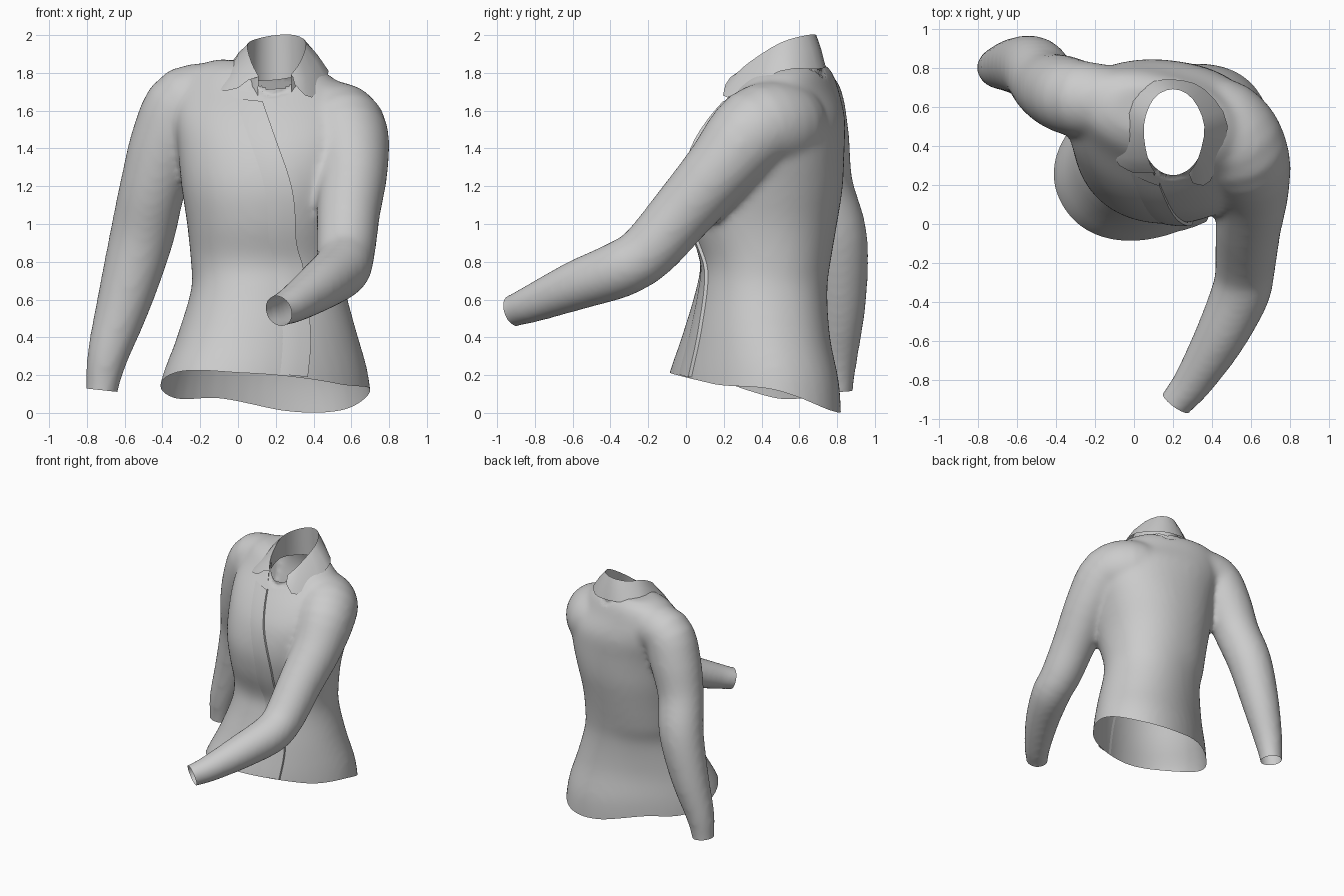
import bpy
import bmesh
from math import sin, cos, pi, radians, hypot, copysign
from mathutils import Vector
from mathutils.bvhtree import BVHTree

if "Cube" in bpy.data.objects:
    bpy.data.objects.remove(bpy.data.objects["Cube"])

SIDES = 40

cloth = bpy.data.materials.new("light grey cloth")
cloth.use_nodes = True
cloth.diffuse_color = (0.6, 0.6, 0.6, 1)
cloth.node_tree.nodes["Principled BSDF"].inputs["Base Color"].default_value = cloth.diffuse_color


def spline(rows, steps):
    """Catmull-Rom interpolation through rows of numbers."""
    rows = [Vector(r) for r in rows]
    out = []
    for i in range(len(rows) - 1):
        p0, p1, p2 = rows[max(i - 1, 0)], rows[i], rows[i + 1]
        p3 = rows[min(i + 2, len(rows) - 1)]
        for k in range(steps):
            t = k / steps
            out.append(p1 + (p2 - p0) * (t / 2)
                       + (p0 * 2 - p1 * 5 + p2 * 4 - p3) * (t * t / 2)
                       + (p1 * 3 - p0 - p2 * 3 + p3) * (t ** 3 / 2))
    return out + [rows[-1]]


def loft(bm, rings, closed):
    """Bridge rings of points; closed rings become a capped solid."""
    loops = [[bm.verts.new(p) for p in ring] for ring in rings]
    count = len(loops[0])
    for low, high in zip(loops, loops[1:]):
        for i in range(count if closed else count - 1):
            j = (i + 1) % count
            bm.faces.new((low[i], low[j], high[j], high[i]))
    if closed:
        bm.faces.new(loops[0][::-1])
        bm.faces.new(loops[-1])


def make_object(name, bm, sharp=None):
    mesh = bpy.data.meshes.new(name)
    bm.to_mesh(mesh)
    mesh.materials.clear()
    mesh.materials.append(cloth)
    mesh.shade_smooth()
    if sharp:
        mesh.set_sharp_from_angle(angle=radians(sharp))
    obj = bpy.data.objects.new(name, mesh)
    bpy.context.scene.collection.objects.link(obj)
    return obj


def torso_ring(row):
    """Rounded, turned ellipse; upper rings lean with the shoulders."""
    z, cx, cy, a, b, turn = row
    turn = radians(turn)
    lean = -0.07 * min(max((z - 1.2) / 0.6, 0), 1)
    ring = []
    for i in range(SIDES):
        c, s = cos(2 * pi * i / SIDES), sin(2 * pi * i / SIDES)
        u = a * copysign(abs(c) ** 0.92, c)
        v = b * copysign(abs(s) ** 0.92, s)
        x = cx + u * cos(turn) - v * sin(turn)
        y = cy + u * sin(turn) + v * cos(turn)
        ring.append((x, y, z + lean * (x - 0.15)))
    return ring


def sleeve_rings(path):
    """Round rings across a path of x, y, z, radius."""
    pts = spline(path, 4)
    rings = []
    for i, p in enumerate(pts):
        d = pts[min(i + 1, len(pts) - 1)].xyz - pts[max(i - 1, 0)].xyz
        side = d.cross(Vector((0.3, 1, 0.8))).normalized()
        up = side.cross(d).normalized()
        rings.append([p.xyz + (side * cos(2 * pi * k / SIDES)
                      + up * sin(2 * pi * k / SIDES)) * p.w for k in range(SIDES)])
    return rings


# Torso sections: height, centre x, centre y, half width, half depth, turn
torso = [
    (-0.15, 0.14, 0.35, 0.61, 0.41, 28), (0.15, 0.14, 0.355, 0.58, 0.4, 28),
    (0.4, 0.155, 0.37, 0.49, 0.365, 22), (0.65, 0.16, 0.4, 0.41, 0.34, 14),
    (0.8, 0.155, 0.42, 0.405, 0.345, 4), (1, 0.155, 0.41, 0.425, 0.39, 0),
    (1.2, 0.165, 0.415, 0.465, 0.415, -3), (1.4, 0.18, 0.44, 0.5, 0.395, -8),
    (1.56, 0.17, 0.485, 0.51, 0.345, -11), (1.7, 0.14, 0.525, 0.46, 0.26, -15),
    (1.8, 0.13, 0.55, 0.38, 0.2, -14), (1.855, 0.14, 0.57, 0.25, 0.13, -10),
]
# Sleeves run past the cuff and are trimmed at the second-last point
right_sleeve = [
    (-0.04, 0.62, 1.65, 0.18), (-0.27, 0.64, 1.645, 0.195), (-0.37, 0.67, 1.45, 0.195),
    (-0.45, 0.71, 1.2, 0.175), (-0.51, 0.79, 0.93, 0.17), (-0.6, 0.81, 0.6, 0.145),
    (-0.69, 0.8, 0.3, 0.11), (-0.72, 0.8, 0.12, 0.085), (-0.735, 0.8, -0.02, 0.08),
]
left_sleeve = [
    (0.28, 0.57, 1.53, 0.19), (0.45, 0.51, 1.52, 0.235), (0.565, 0.36, 1.49, 0.23),
    (0.605, 0.18, 1.29, 0.19),
    (0.585, -0.02, 1.06, 0.168), (0.57, -0.2, 0.855, 0.157), (0.55, -0.34, 0.765, 0.152),
    (0.44, -0.58, 0.675, 0.132), (0.3, -0.81, 0.58, 0.102), (0.215, -0.915, 0.54, 0.086),
    (0.135, -1.025, 0.5, 0.08),
]

# Fuse torso and sleeves into one smooth skin
bm = bmesh.new()
loft(bm, [torso_ring(r) for r in spline(torso, 4)], True)
for path in (right_sleeve, left_sleeve):
    loft(bm, sleeve_rings(path), True)
bmesh.ops.recalc_face_normals(bm, faces=bm.faces)
source = make_object("shirt_source", bm)
bm.free()
remesh = source.modifiers.new("fuse", 'REMESH')
remesh.mode = 'VOXEL'
remesh.voxel_size = 0.02
relax = source.modifiers.new("relax", 'SMOOTH')
relax.factor = 0.5
relax.iterations = 14
graph = bpy.context.evaluated_depsgraph_get()
fused = bpy.data.meshes.new_from_object(source.evaluated_get(graph))
bpy.data.objects.remove(source)
bm = bmesh.new()
bm.from_mesh(fused)
bpy.data.meshes.remove(fused)


def trim(point, normal, reach):
    """Cut away everything beyond a plane, within reach of a point."""
    faces = [f for f in bm.faces if (f.calc_center_median() - point).length < reach]
    geom = faces + list({e for f in faces for e in f.edges}) + list({v for f in faces for v in f.verts})
    bmesh.ops.bisect_plane(bm, geom=geom, plane_co=point, plane_no=normal, clear_outer=True)


# Open cuffs and hem
for path in (right_sleeve, left_sleeve):
    end, beyond = Vector(path[-2][:3]), Vector(path[-1][:3])
    trim(end, beyond - end, 0.26)
trim(Vector((0.14, 0.365, 0.115)), Vector((-0.02, -0.21, -1)), 9)

# Wavy hem: lift or drop it around a few spots
for x, y, lift in ((0.68, 0.45, 0.05), (-0.3, 0, 0.04), (-0.35, 0.45, -0.03),
                   (-0.05, 0.65, 0.03), (0.42, 0.82, -0.015)):
    for v in bm.verts:
        near = 1 - hypot(v.co.x - x, v.co.y - y) / 0.35
        if near > 0 and v.co.z < 0.45 and v.co.x > -0.5:
            v.co.z += lift * near * near * (3 - 2 * near) * (1 - v.co.z / 0.45)


# Open neck: snap nearby points to an oval, then remove the inside
def neck_radius(p):
    return hypot((p.x - 0.2) / 0.165, (p.y - 0.485) / 0.235)


for v in bm.verts:
    r = neck_radius(v.co)
    if v.co.z > 1.5 and abs(r - 1) < 0.07:
        v.co.x = 0.2 + (v.co.x - 0.2) / r
        v.co.y = 0.485 + (v.co.y - 0.485) / r
inside = [f for f in bm.faces if f.calc_center_median().z > 1.5
          and neck_radius(f.calc_center_median()) < 0.99]
bmesh.ops.delete(bm, geom=inside, context='FACES')
make_object("shirt_body", bm)
skin = BVHTree.FromBMesh(bm)
bm.free()

# Overlapping front edge laid on the chest
edge = [(0.13, 1.65), (0.2, 1.45), (0.27, 1.25), (0.3, 1.1), (0.31, 0.9),
        (0.35, 0.75), (0.38, 0.5), (0.385, 0.35), (0.37, 0.19)]
rows = []
for x, z in spline(edge, 4):
    row = []
    for shift, lift in ((0, 0.002), (0, 0.02), (-0.06, 0.014), (-0.12, 0.006), (-0.17, -0.004)):
        hit = skin.ray_cast(Vector((x + shift, -0.25, z - shift * 0.1)), Vector((0, 1, 0)))[0]
        if hit and hit.y < 0.4:
            row.append(hit - Vector((0, lift, 0)))
    if len(row) == 5:
        rows.append(row)
bm = bmesh.new()
loft(bm, rows, False)
make_object("front_overlap", bm, 40)
bm.free()

# Folded collar: stand, fold line and pointed leaf, from right front to left front
fold = [(0.11, 0.26, 1.78), (0.07, 0.34, 1.86), (0.05, 0.5, 1.95), (0.1, 0.64, 1.98),
        (0.2, 0.69, 2), (0.3, 0.64, 2), (0.36, 0.5, 1.96), (0.33, 0.34, 1.86), (0.28, 0.26, 1.79)]
leaf = [(0, 0.26, 1.72), (-0.1, 0.34, 1.71), (-0.04, 0.58, 1.845), (0.06, 0.71, 1.84),
        (0.2, 0.74, 1.83), (0.36, 0.69, 1.82), (0.48, 0.5, 1.81), (0.39, 0.22, 1.67), (0.3, 0.21, 1.74)]
fold, leaf = spline(fold, 3), spline(leaf, 3)
centre = Vector((0.2, 0.47, 0))
stand = [centre + (p - centre) * 1.06 for p in fold]
for s, p in zip(stand, fold):
    s.z = p.z - 0.1 - 0.32 * max(p.y - 0.26, 0)
middle = [(p + q) / 2 + Vector((0, 0, 0.012)) for p, q in zip(fold, leaf)]
bm = bmesh.new()
loft(bm, [stand, fold, middle, leaf], False)
make_object("collar", bm, 45)
bm.free()
